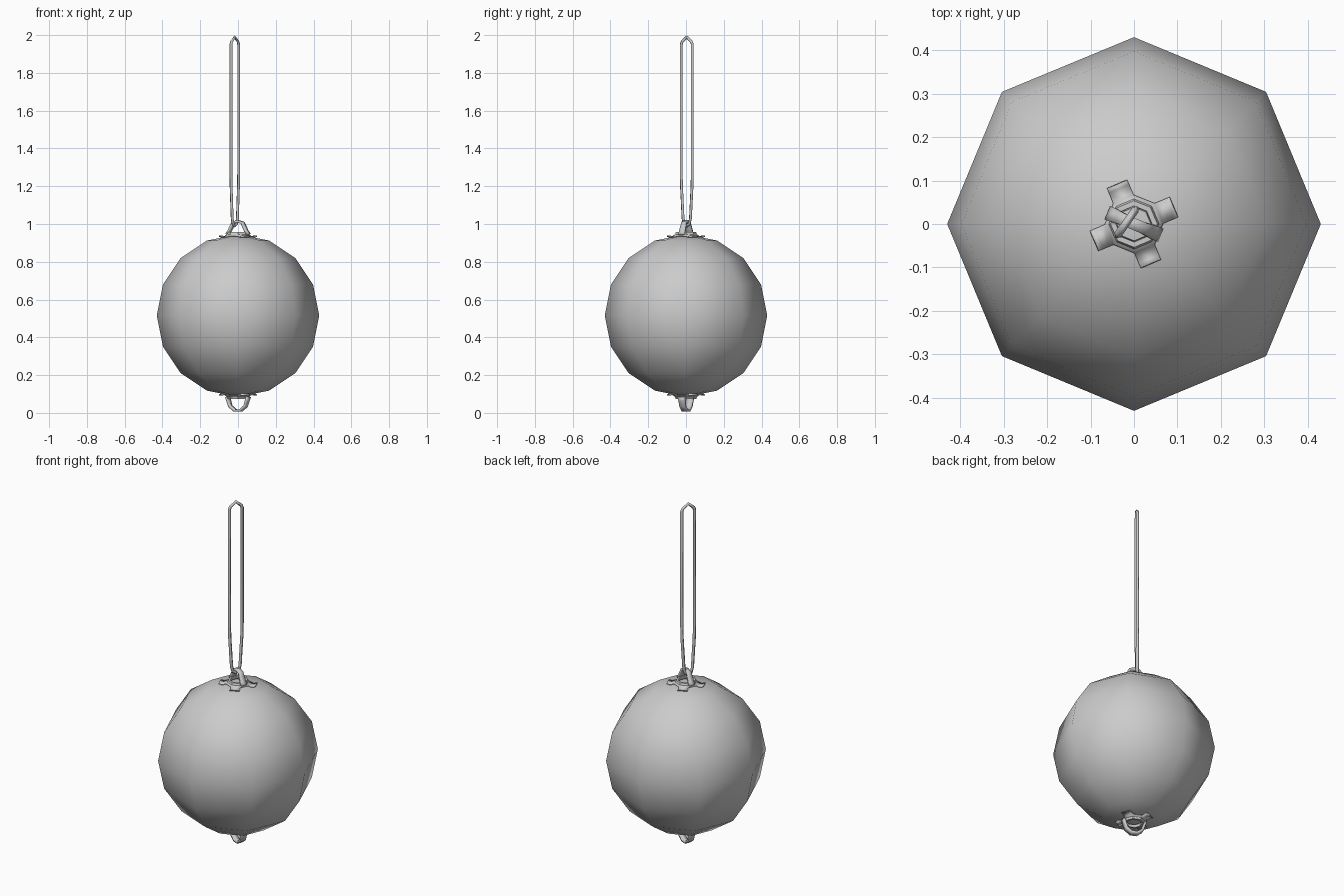
import bpy, bmesh
from math import sin, cos, radians
from mathutils import Matrix

if "Cube" in bpy.data.objects:
    bpy.data.objects.remove(bpy.data.objects["Cube"])

MID = 0.515      # height of the ball centre
TURN = 23        # how far the caps are turned about z


def finish(name, bm, thickness=0, angle=30):
    bmesh.ops.recalc_face_normals(bm, faces=bm.faces)
    me = bpy.data.meshes.new(name)
    bm.to_mesh(me)
    bm.free()
    ob = bpy.data.objects.new(name, me)
    bpy.context.collection.objects.link(ob)
    bpy.ops.object.select_all(action='DESELECT')
    bpy.context.view_layer.objects.active = ob
    ob.select_set(True)
    if thickness:
        mod = ob.modifiers.new("thickness", 'SOLIDIFY')
        mod.thickness = thickness
        mod.offset = 0
    bpy.ops.object.shade_smooth_by_angle(angle=radians(angle))
    return ob


def cap(name, flip):
    # eight-sided collar with a lip, plus four curled tabs on every second side
    bm = bmesh.new()

    def point(r, z, i):
        a = radians(TURN - 22.5 + 45 * i)
        return bm.verts.new((r * cos(a), r * sin(a), z))

    profile = [(0.041, 0.427), (0.043, 0.440), (0.052, 0.440),
               (0.056, 0.429), (0.066, 0.422)]
    rings = [[point(r, z, i) for i in range(8)] for r, z in profile]
    for a, b in zip(rings, rings[1:]):
        for i in range(8):
            j = (i + 1) % 8
            bm.faces.new((a[i], a[j], b[j], b[i]))
    for k in range(0, 8, 2):
        a, b = rings[-1][k], rings[-1][k + 1]
        ang = radians(TURN + 45 * k)
        for step, z in ((0.015, 0.415), (0.013, 0.416), (0.010, 0.421)):
            new = []
            for v in (a, b):
                new.append(bm.verts.new((v.co.x + step * cos(ang),
                                         v.co.y + step * sin(ang), z)))
            bm.faces.new((a, b, new[1], new[0]))
            a, b = new
    place(bm, 0, flip)
    return finish(name, bm, 0.005)


def place(bm, turn, flip):
    m = Matrix.Translation((0, 0, MID))
    if flip:
        m = m @ Matrix.Scale(-1, 4, (0, 0, 1))
    bm.transform(m @ Matrix.Rotation(radians(turn), 4, 'Z'))


def arch(name, half, width, flip):
    # flat strip bent over the collar; half path is mirrored to the other side
    path = half + [(-u, w, z) for u, w, z in reversed(half) if u != 0]
    bm = bmesh.new()
    rows = [[bm.verts.new((u, s * w * width / 2, z)) for s in (-1, 1)]
            for u, w, z in path]
    for a, b in zip(rows, rows[1:]):
        bm.faces.new((a[0], a[1], b[1], b[0]))
    place(bm, -TURN, flip)
    return finish(name, bm, 0.013)


# Ball
bm = bmesh.new()
bmesh.ops.create_uvsphere(bm, u_segments=8, v_segments=8, radius=0.43)
bm.transform(Matrix.Translation((0, 0, MID)))
finish("ball", bm, angle=60)

# Caps and their arches
cap("top_cap", False)
cap("bottom_cap", True)
arch("top_arch", [(-0.062, 1.1, 0.430), (-0.050, 1.1, 0.444), (-0.036, 1, 0.472),
                  (-0.026, 0.9, 0.492), (0, 0.9, 0.499)], 0.030, False)
arch("bottom_arch", [(-0.060, 1.2, 0.430), (-0.053, 1.1, 0.450), (-0.044, 1, 0.480),
                     (-0.016, 1, 0.502)], 0.034, True)

# Hanging loop
cu = bpy.data.curves.new("hanging_loop", 'CURVE')
cu.dimensions = '3D'
cu.bevel_depth = 0.009
cu.bevel_resolution = 0
half = [(0.016, 1.0), (0.024, 1.03), (0.034, 1.20), (0.036, 1.28),
        (0.036, 1.95), (0.030, 1.965)]
loop = [(0, 0.99)] + half + [(0, 1.99)] + [(-u, z) for u, z in reversed(half)]
sp = cu.splines.new('POLY')
sp.points.add(len(loop) - 1)
for p, (u, z) in zip(sp.points, loop):
    p.co = (-0.017 + u * cos(radians(55)), 0.004 + u * sin(radians(55)), z, 1)
sp.use_cyclic_u = True
bpy.context.collection.objects.link(bpy.data.objects.new("hanging_loop", cu))
